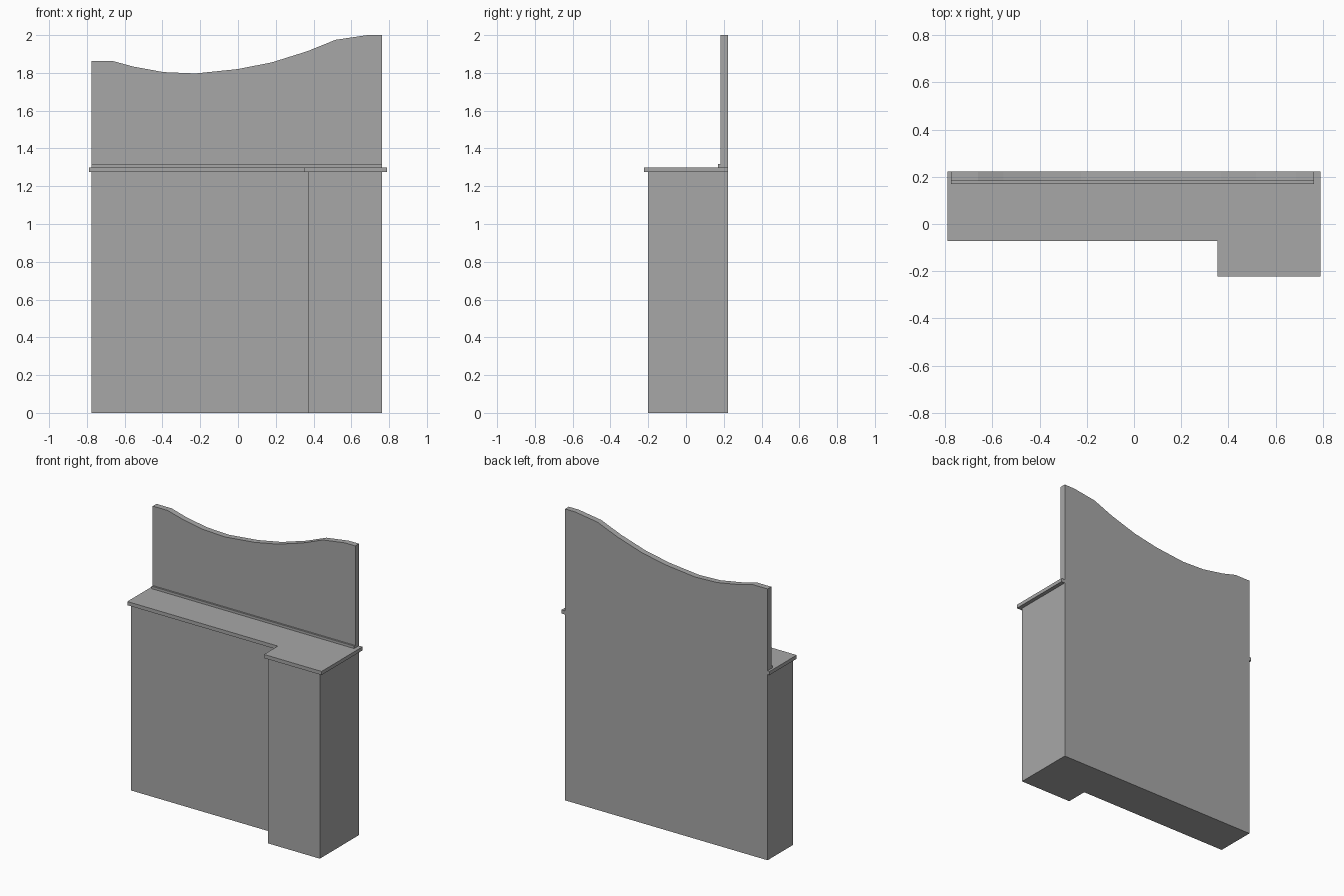
import bpy
import bmesh
from mathutils import Vector

cube = bpy.data.objects.get("Cube")
if cube:
    bpy.data.objects.remove(cube, do_unlink=True)

grey = bpy.data.materials.new("plain_grey")
grey.use_nodes = True
colour = (0.39, 0.39, 0.39, 1)
grey.diffuse_color = colour
for node in grey.node_tree.nodes:
    if node.type == 'BSDF_PRINCIPLED':
        node.inputs["Base Color"].default_value = colour


def extrude_outline(name, outline, direction):
    """Extrude a closed flat outline along a direction into a solid."""
    bm = bmesh.new()
    face = bm.faces.new([bm.verts.new(p) for p in outline])
    result = bmesh.ops.extrude_face_region(bm, geom=[face], use_keep_orig=True)
    moved = [g for g in result["geom"] if isinstance(g, bmesh.types.BMVert)]
    bmesh.ops.translate(bm, verts=moved, vec=Vector(direction))
    bmesh.ops.recalc_face_normals(bm, faces=bm.faces)
    mesh = bpy.data.meshes.new(name)
    bm.to_mesh(mesh)
    bm.free()
    mesh.materials.append(grey)
    obj = bpy.data.objects.new(name, mesh)
    bpy.context.collection.objects.link(obj)
    return obj


def l_shape(x0, x1, step, front, recess, back, z):
    """Plan outline with a projecting bay at the +x end."""
    plan = [(x0, back), (x0, recess), (step, recess),
            (step, front), (x1, front), (x1, back)]
    return [(x, y, z) for x, y in plan]


LEFT, RIGHT, BACK = -0.775, 0.763, 0.222
BASE_TOP, SLAB_TOP = 1.275, 1.3

# Lower body with its projecting bay
extrude_outline("lower_body", l_shape(LEFT, RIGHT, 0.37, -0.202, -0.053, BACK, 0),
                (0, 0, BASE_TOP))

# Overhanging counter slab
extrude_outline("counter_slab",
                l_shape(-0.79, 0.79, 0.353, -0.222, -0.072, BACK, BASE_TOP),
                (0, 0, SLAB_TOP - BASE_TOP))

# Upright back panel with a wavy top edge
wave = [(LEFT, 1.862), (-0.66, 1.862), (-0.553, 1.833), (-0.394, 1.804),
        (-0.225, 1.797), (-0.003, 1.82), (0.177, 1.855), (0.368, 1.915),
        (0.516, 1.975), (0.685, 2.0), (RIGHT, 2.0)]
panel = [(LEFT, SLAB_TOP)] + wave + [(RIGHT, SLAB_TOP)]
extrude_outline("back_panel", [(x, BACK, z) for x, z in panel], (0, -0.04, 0))

# Thin trim strip along the foot of the panel
strip = [(0.17, SLAB_TOP), (0.182, SLAB_TOP), (0.182, 1.317), (0.17, 1.317)]
extrude_outline("trim_strip", [(LEFT, y, z) for y, z in strip],
                (RIGHT - LEFT, 0, 0))
